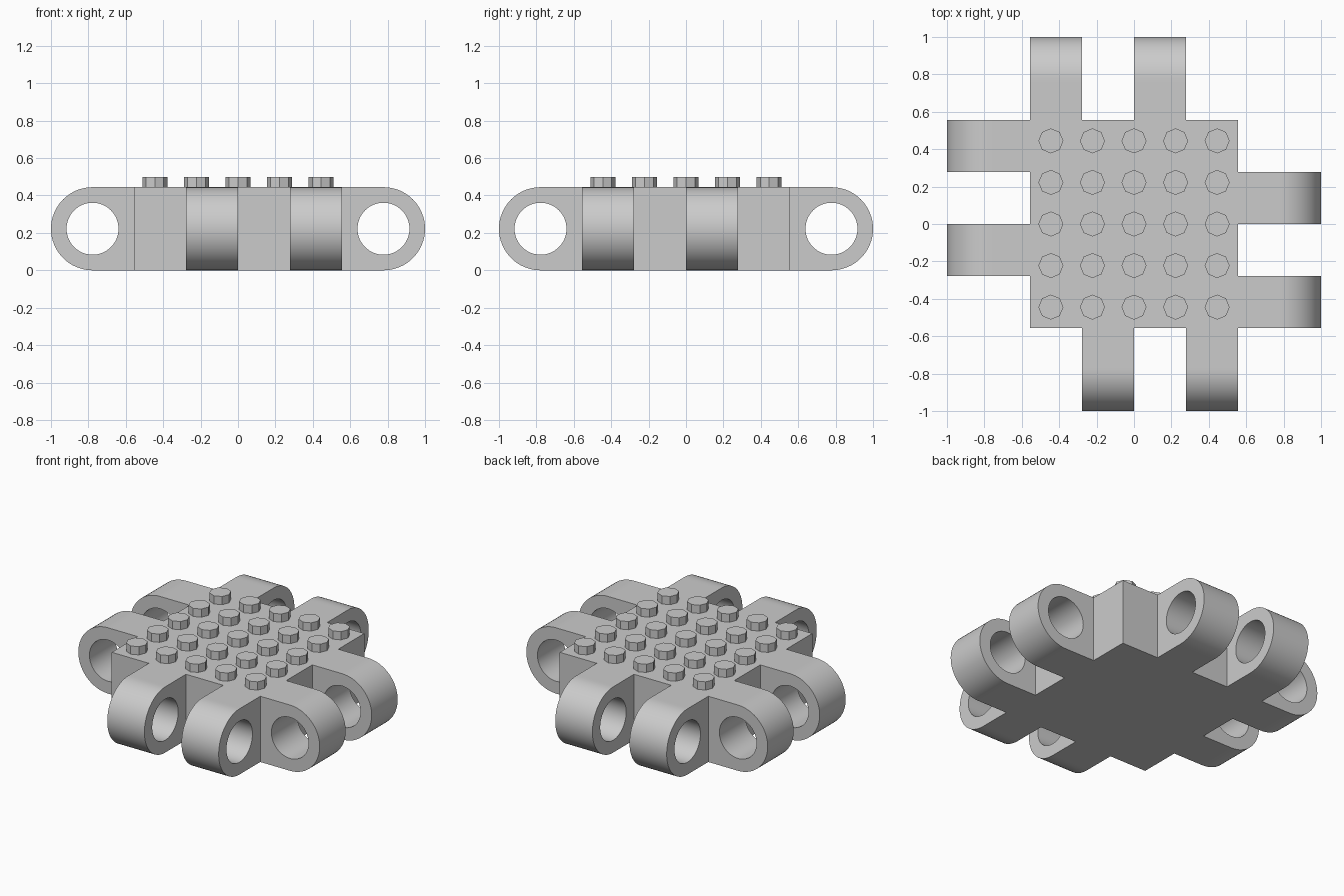
import bpy, bmesh, math
from mathutils import Matrix, Vector

cube = bpy.data.objects.get("Cube")
if cube:
    bpy.data.objects.remove(cube, do_unlink=True)

PITCH = 2 / 9                 # stud spacing
HALF = 2.5 * PITCH            # half width of the square body
RADIUS = PITCH                # outer radius of a hinge lug
HOLE = 0.625 * PITCH
LUG_W = 1.25 * PITCH
SEGS = 64

grey = bpy.data.materials.new("light_grey")
grey.use_nodes = True
colour = (0.6, 0.6, 0.6, 1)
grey.diffuse_color = colour
grey.node_tree.nodes["Principled BSDF"].inputs["Base Color"].default_value = colour


def finish(name, bm, smooth=False):
    bmesh.ops.recalc_face_normals(bm, faces=bm.faces)
    mesh = bpy.data.meshes.new(name)
    bm.to_mesh(mesh)
    bm.free()
    mesh.materials.append(grey)
    if smooth:
        for p in mesh.polygons:
            p.use_smooth = True
        mesh.set_sharp_from_angle(angle=math.radians(30))
    obj = bpy.data.objects.new(name, mesh)
    bpy.context.collection.objects.link(obj)
    return obj


# Square body slab
bm = bmesh.new()
bmesh.ops.create_cube(bm, size=1, matrix=Matrix.Translation((0, 0, RADIUS))
                      @ Matrix.Diagonal((2 * HALF, 2 * HALF, 2 * RADIUS, 1)))
finish("body", bm)

# Grid of octagonal studs
bm = bmesh.new()
stud_h = PITCH / 4
for i in range(-2, 3):
    for j in range(-2, 3):
        bmesh.ops.create_cone(
            bm, cap_ends=True, segments=8, radius1=0.3 * PITCH, radius2=0.3 * PITCH,
            depth=stud_h, matrix=Matrix.Translation(
                (i * PITCH, j * PITCH, 2 * RADIUS + stud_h / 2)))
finish("studs", bm)


def make_lug(name, angle, offset):
    """Round-ended lug with a cross hole, pointing along +x then turned."""
    bm = bmesh.new()
    centre = Vector((HALF + RADIUS, offset, RADIUS))
    rings = []
    for k in range(SEGS):
        a = 2 * math.pi * k / SEGS
        c, s = math.cos(a), math.sin(a)
        # Half round at the free end, square where it meets the body
        outer = RADIUS if c >= 0 else RADIUS / max(abs(c), abs(s))
        rings.append([bm.verts.new(centre + Vector((c * r, side * LUG_W / 2, s * r)))
                      for r, side in ((outer, -1), (outer, 1), (HOLE, 1), (HOLE, -1))])
    for k in range(SEGS):
        p, q = rings[k], rings[(k + 1) % SEGS]
        for m in range(4):
            n = (m + 1) % 4
            bm.faces.new((p[m], q[m], q[n], p[n]))
    bm.transform(Matrix.Rotation(angle, 4, "Z"))
    finish(name, bm, smooth=True)


# Two lugs per side, staggered so neighbouring plates interlock
inner, far = LUG_W / 2, -1.5 * LUG_W
for side, turn, flip in (("left", 0, 1), ("back", 1, -1), ("right", 2, 1), ("front", 3, -1)):
    for label, offset in (("inner", inner), ("outer", far)):
        make_lug(f"{side}_{label}_lug", turn * math.pi / 2, offset * flip)
